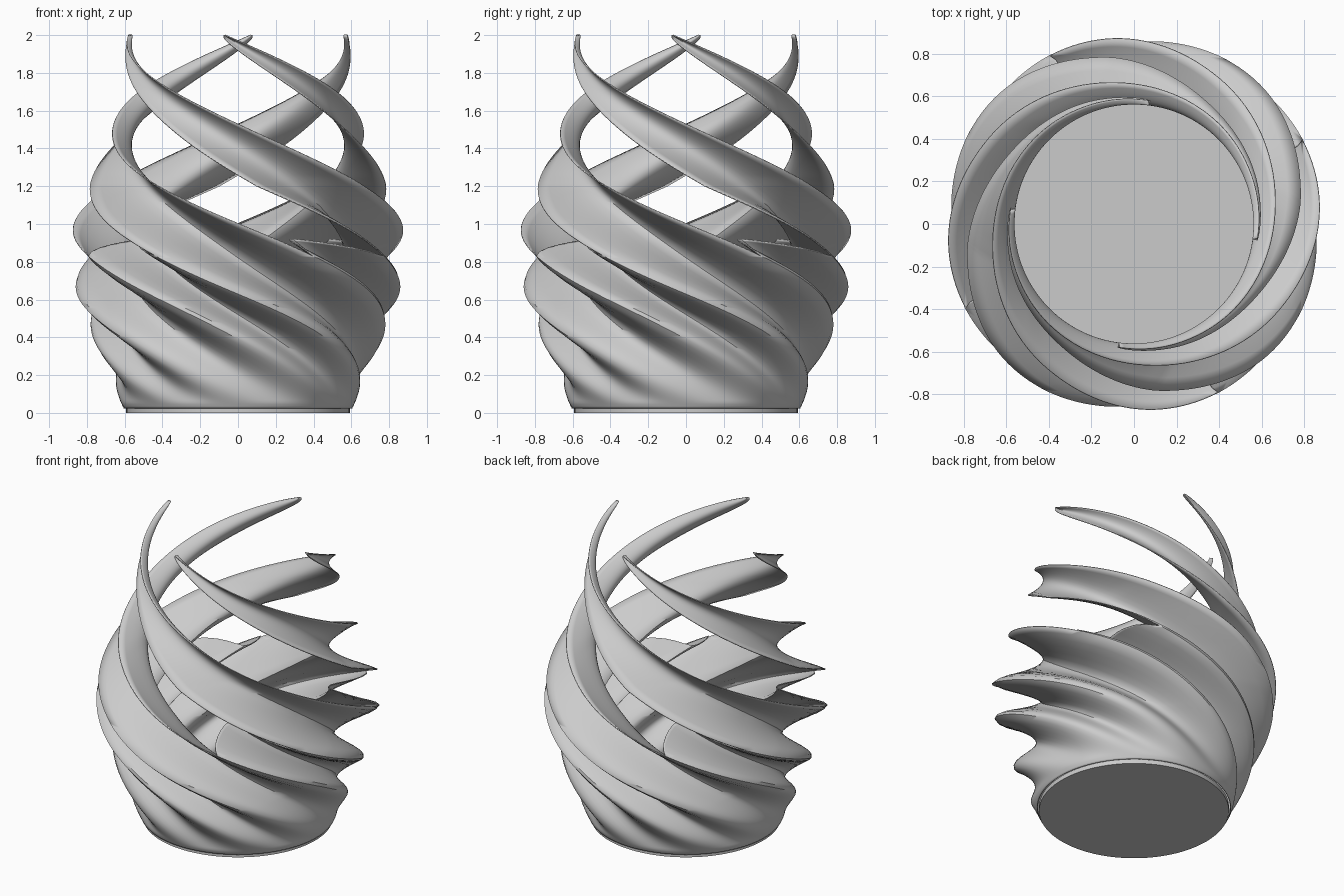
import bpy
import bmesh
import math

if "Cube" in bpy.data.objects:
    bpy.data.objects.remove(bpy.data.objects["Cube"])

grey = bpy.data.materials.new("plain_grey")
grey.use_nodes = True
grey.diffuse_color = (0.6, 0.6, 0.6, 1)
grey.node_tree.nodes["Principled BSDF"].inputs["Base Color"].default_value = (0.6, 0.6, 0.6, 1)

BLADES, STEPS = 4, 14
VALLEY, FLOOR, SPLIT, TOP = 0.565, 0.025, 0.83, 2.0
# Ridge outline: height, radius
OUTLINE = [(0.0, 0.59), (0.2, 0.685), (0.48, 0.795), (0.7, 0.868), (0.95, 0.88),
           (1.2, 0.79), (1.5, 0.667), (1.8, 0.608), (2.0, 0.585)]


def slope(i):
    a, b = OUTLINE[max(i - 1, 0)], OUTLINE[min(i + 1, len(OUTLINE) - 1)]
    return (b[1] - a[1]) / (b[0] - a[0])


def ridge_radius(z):
    """Smooth curve through the outline points."""
    i = max(k for k in range(len(OUTLINE) - 1) if OUTLINE[k][0] <= z)
    (z0, r0), (z1, r1) = OUTLINE[i], OUTLINE[i + 1]
    h = z1 - z0
    t = (z - z0) / h
    return (r0 * (1 + 2 * t) * (1 - t) ** 2 + r1 * t * t * (3 - 2 * t)
            + h * slope(i) * t * (1 - t) ** 2 + h * slope(i + 1) * t * t * (t - 1))


def turn(z):
    """Angle of the first blade's upper ridge; the pitch grows downward."""
    quarter = (math.sqrt(0.4 ** 2 + 4 * 0.042 * (TOP - z - 0.03)) - 0.4) / (2 * 0.042)
    return math.pi + quarter * math.pi / 2


def blade_width(z):
    """Angle across a blade: widest at the belly, closing to a point on top."""
    belly = 50 + 7 * math.exp(-((z - 0.72) / 0.28) ** 2)
    return math.radians(belly) * max(0.01, min(1, ((TOP - z) / 0.8) ** 0.65))


def wall_point(blade, is_gap, f, z):
    """Point at fraction f across a blade pleat or the gap pleat after it."""
    width = blade_width(z)
    gap = math.tau / BLADES - width
    across = width + gap * f if is_gap else width * f
    angle = turn(z) - blade * math.tau / BLADES - across
    # Rounded pleats low down, crisp ridges higher up
    t = 2 * f - 1
    soft = max(0.0, min(1.0, 2 * (1.25 - z)))
    fold = (1 - soft) * t * t + soft * (1 - math.cos(math.pi * t)) / 2
    ridge = ridge_radius(z)
    valley = min(ridge, VALLEY + 0.05 * max(0.0, min(1.0, 2 * (0.9 - z))))
    r = valley + (ridge - valley) * fold
    return (r * math.cos(angle), r * math.sin(angle), z)


def add_strip(bm, blade, is_gap, rows, low, high):
    """Grid between the heights low and high(f)."""
    grid = []
    for row in range(rows + 1):
        line = []
        for s in range(STEPS + 1):
            f = s / STEPS
            z = low + (high(f) - low) * row / rows
            line.append(bm.verts.new(wall_point(blade, is_gap, f, z)))
        grid.append(line)
    for a, b in zip(grid, grid[1:]):
        for s in range(STEPS):
            bm.faces.new((a[s], a[s + 1], b[s + 1], b[s]))


def finish(bm, name):
    bmesh.ops.recalc_face_normals(bm, faces=bm.faces)
    mesh = bpy.data.meshes.new(name)
    bm.to_mesh(mesh)
    bm.free()
    mesh.materials.append(grey)
    obj = bpy.data.objects.new(name, mesh)
    bpy.context.collection.objects.link(obj)
    bpy.ops.object.select_all(action='DESELECT')
    obj.select_set(True)
    bpy.context.view_layer.objects.active = obj
    bpy.ops.object.shade_smooth_by_angle(angle=math.radians(40))
    return obj


# Pleated wall that twists upward and opens into four pointed blades
bm = bmesh.new()
for blade in range(BLADES):
    for is_gap in (False, True):
        add_strip(bm, blade, is_gap, 75, FLOOR, lambda f: SPLIT)
    add_strip(bm, blade, False, 110, SPLIT, lambda f: TOP)
    # Rounded tongue where the pleat between two blades ends
    add_strip(bm, blade, True, 8, SPLIT, lambda f: SPLIT + 0.36 * f * (1 - f))
bmesh.ops.remove_doubles(bm, verts=bm.verts, dist=0.0001)
wall = finish(bm, "twisted_wall")
shell = wall.modifiers.new("thin_wall", 'SOLIDIFY')
shell.thickness = 0.006
shell.offset = 0

# Round floor plate
bm = bmesh.new()
bmesh.ops.create_cone(bm, cap_ends=True, segments=96, radius1=0.592, radius2=0.592, depth=0.03)
bmesh.ops.translate(bm, verts=bm.verts, vec=(0, 0, 0.015))
finish(bm, "base_plate")
